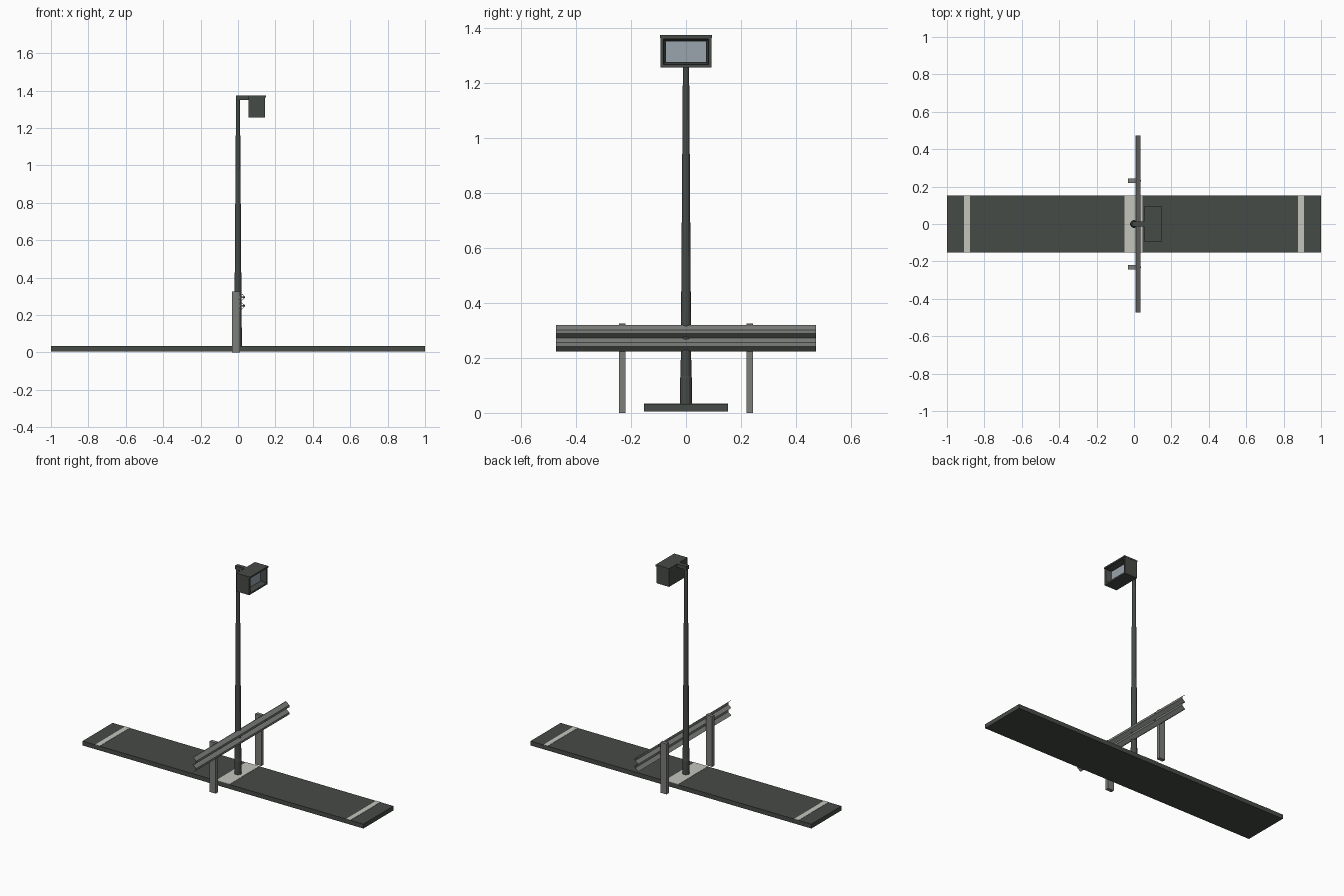
import bpy, bmesh, math

if "Cube" in bpy.data.objects:
    bpy.data.objects.remove(bpy.data.objects["Cube"])


def material(name, rgb):
    m = bpy.data.materials.new(name)
    m.diffuse_color = (*rgb, 1)
    m.use_nodes = True
    m.node_tree.nodes["Principled BSDF"].inputs["Base Color"].default_value = m.diffuse_color
    return m


ASPHALT = material("asphalt dark grey", (0.062, 0.070, 0.061))
POLE = material("painted dark grey", (0.062, 0.070, 0.063))
STEEL = material("galvanised grey", (0.20, 0.21, 0.195))
PAINT = material("road marking white", (0.55, 0.56, 0.50))
GLASS = material("pale blue glass", (0.32, 0.37, 0.42))


def mesh_object(name, bm, *mats):
    bmesh.ops.recalc_face_normals(bm, faces=bm.faces)
    me = bpy.data.meshes.new(name)
    bm.to_mesh(me)
    bm.free()
    for m in mats:
        me.materials.append(m)
    ob = bpy.data.objects.new(name, me)
    bpy.context.collection.objects.link(ob)
    return ob


def box(name, x, y, z, mat):
    bm = bmesh.new()
    bmesh.ops.create_cube(bm, size=1)
    for v in bm.verts:
        v.co = [(a + b) / 2 + c * (b - a) for c, (a, b) in zip(v.co, (x, y, z))]
    return mesh_object(name, bm, mat)


def lathe(name, rings, mat, sides=12):
    """Stacked rings of (radius, height) closed at both ends."""
    bm = bmesh.new()
    loops = []
    for r, z in rings:
        loops.append([bm.verts.new((r * math.cos(2 * math.pi * i / sides),
                                    r * math.sin(2 * math.pi * i / sides), z))
                      for i in range(sides)])
    for a, b in zip(loops, loops[1:]):
        for i in range(sides):
            j = (i + 1) % sides
            bm.faces.new((a[i], a[j], b[j], b[i]))
    bm.faces.new(loops[0])
    bm.faces.new(loops[-1])
    return mesh_object(name, bm, mat)


# Road strip with painted bands
W = 0.153
box("road_slab", (-1, 1), (-W, W), (0.005, 0.033), ASPHALT)
for name, x0, x1 in (("left_stripe", -0.91, -0.877), ("right_stripe", 0.877, 0.908),
                     ("centre_band", -0.05, 0.046)):
    box(name, (x0, x1), (-W, W), (0.032, 0.0345), PAINT)

# Tapered lamp post with a thicker foot
lathe("lamp_post", [(0.0215, 0.03), (0.0215, 0.125), (0.0195, 0.135),
                    (0.0105, 1.37)], POLE)

# Bracket arm
box("bracket_arm", (-0.012, 0.08), (-0.013, 0.013), (1.35, 1.373), POLE)

# Lamp head: box whose front is inset and pushed back to a glass pane
bm = bmesh.new()
bmesh.ops.create_cube(bm, size=1)
for v in bm.verts:
    v.co = (0.1 + v.co.x * 0.09, v.co.y * 0.186, 1.3125 + v.co.z * 0.115)
front = max(bm.faces, key=lambda f: f.calc_center_median().x)
bmesh.ops.inset_region(bm, faces=[front], thickness=0.015)
bmesh.ops.inset_region(bm, faces=[front], thickness=0.012, depth=-0.035)
bmesh.ops.inset_region(bm, faces=[front], thickness=0.002)
front.material_index = 1
mesh_object("lamp_head", bm, POLE, GLASS)
box("lamp_lid", (0.054, 0.15), (-0.094, 0.094), (1.363, 1.373), POLE)

# Corrugated guard rail: folded profile swept along y
fold = [(0.012, 0.320), (0.034, 0.302), (0.034, 0.288), (0.012, 0.272),
        (0.034, 0.255), (0.034, 0.242), (0.012, 0.224)]
T = 0.004
outline = fold + [(x - T, z) for x, z in reversed(fold)]
bm = bmesh.new()
ends = [[bm.verts.new((x, y, z)) for x, z in outline] for y in (-0.473, 0.473)]
n = len(outline)
for i in range(n):
    j = (i + 1) % n
    bm.faces.new((ends[0][i], ends[0][j], ends[1][j], ends[1][i]))
for e in ends:
    bm.faces.new(e)
mesh_object("guard_rail", bm, STEEL)

# Rail posts with bolts
for side, y in (("near", -0.232), ("far", 0.232)):
    box(side + "_rail_post", (-0.032, 0.012), (y - 0.012, y + 0.012), (0, 0.325), STEEL)
    for k, z in enumerate((0.295, 0.2485)):
        box(f"{side}_bolt_{k}", (0.01, 0.038), (y - 0.004, y + 0.004),
            (z - 0.004, z + 0.004), STEEL)
